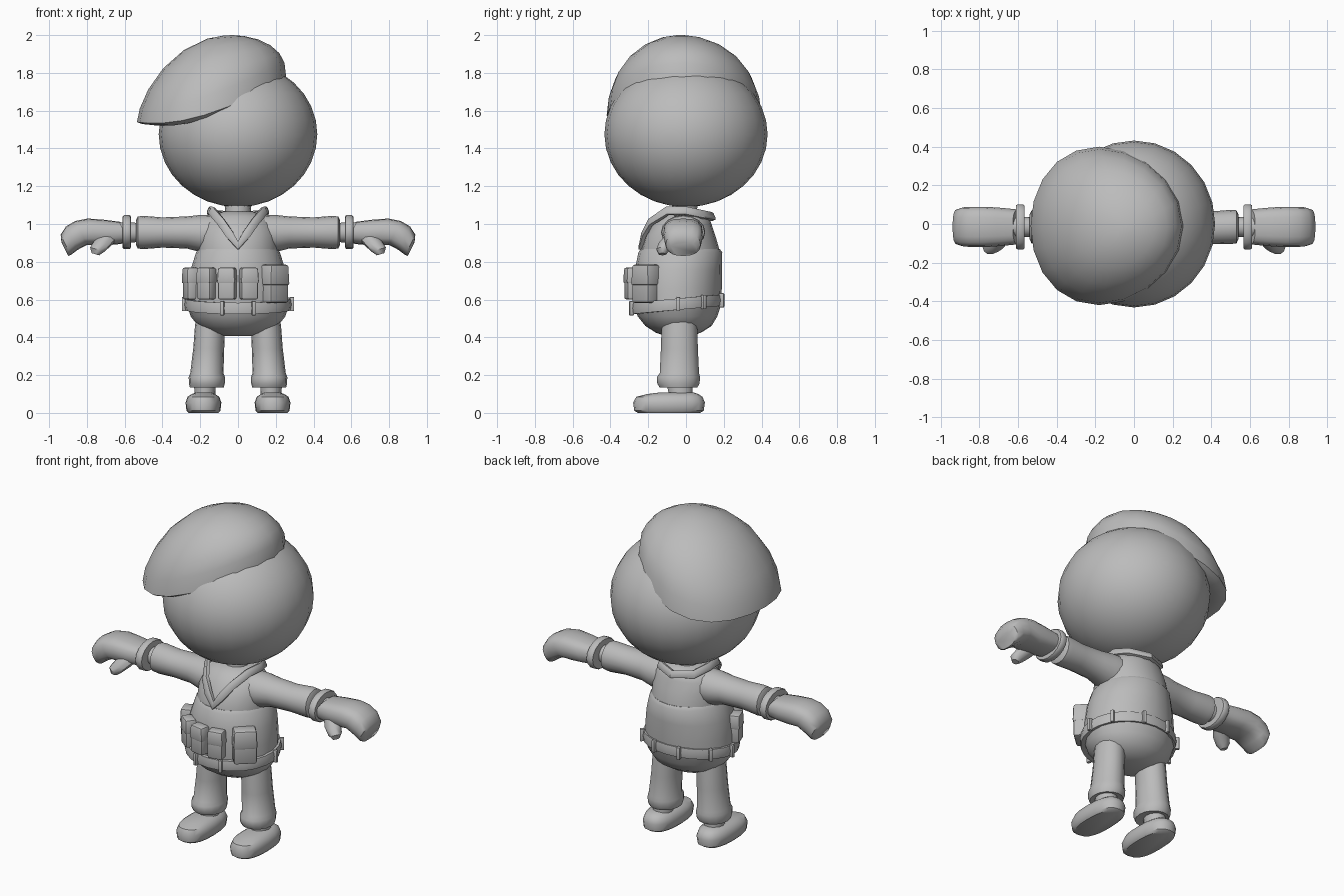
import bpy, bmesh, math
from mathutils import Vector, Matrix

grey = bpy.data.materials.new("plain grey")
grey.diffuse_color = (0.5, 0.5, 0.5, 1)


def finish(name, bm, angle=40):
    bmesh.ops.recalc_face_normals(bm, faces=bm.faces)
    me = bpy.data.meshes.new(name)
    bm.to_mesh(me)
    bm.free()
    ob = bpy.data.objects.new(name, me)
    bpy.context.collection.objects.link(ob)
    me.materials.append(grey)
    bpy.ops.object.select_all(action='DESELECT')
    ob.select_set(True)
    bpy.context.view_layer.objects.active = ob
    bpy.ops.object.shade_smooth_by_angle(angle=math.radians(angle))
    return ob


def skin(name, rings, closed=False, angle=40):
    """Bridge equal-length rings of points, capping both ends unless closed."""
    bm = bmesh.new()
    vs = [[bm.verts.new(p) for p in r] for r in rings]
    n, m = len(vs[0]), len(vs)
    for k in range(m if closed else m - 1):
        a, b = vs[k], vs[(k + 1) % m]
        for i in range(n):
            bm.faces.new((a[i], a[(i + 1) % n], b[(i + 1) % n], b[i]))
    if not closed:
        bm.faces.new(vs[0])
        bm.faces.new(vs[-1])
    return finish(name, bm, angle)


def oval(make, power=1.0, n=20):
    """Superellipse ring; make(c, s) places each unit point."""
    sp = lambda v: math.copysign(abs(v) ** power, v)
    return [make(sp(math.cos(t)), sp(math.sin(t)))
            for t in (2 * math.pi * i / n for i in range(n))]


def upright(name, rows, cx=0, power=1.0, n=20, angle=40):
    """rows: z, centre y, radius x, radius y (optional x shift)"""
    return skin(name, [oval(lambda c, s, r=r: (cx + (r[4] if len(r) > 4 else 0) + r[2] * c,
                                               r[1] + r[3] * s, r[0]), power, n)
                       for r in rows], angle=angle)


def sideways(name, side, rows, power=1.0, n=16, lean=0):
    """rows: x, centre y, centre z, radius y, radius z"""
    return skin(name, [oval(lambda c, s, r=r: (side * (r[0] + lean * s * r[4]),
                                               r[1] + r[3] * c, r[2] + r[4] * s), power, n)
                       for r in rows])


# head
bm = bmesh.new()
bmesh.ops.create_uvsphere(bm, u_segments=24, v_segments=16, radius=1,
                          matrix=Matrix.Translation((0, 0, 1.475)) @ Matrix.Diagonal((0.42, 0.432, 0.385, 1)))
finish("head", bm)

# beret: a tilted, drooping dome over a curved rim
TOP = Vector((-0.04, -0.03, 2.0))


def beret_ring(s, under=None):
    pts = []
    for i in range(20):
        t = 2 * math.pi * i / 20
        c, q = math.cos(t), math.sin(t)
        rim = Vector((-0.14 + 0.395 * c - 0.04 * q * q, -0.01 + 0.41 * q, 0))
        rim.z = 1.55 + 0.30 * (rim.x + 0.5) - 0.07 * q * q
        f = under if under is not None else (1 - s * s) ** (0.52 - 0.14 * c)
        p = TOP.lerp(rim, s)
        p.z = rim.z + (TOP.z - rim.z) * f
        pts.append(p)
    return pts


skin("beret", [beret_ring(0.72, 0.02), beret_ring(0.86, -0.03), beret_ring(0.95, -0.02)]
     + [beret_ring(s) for s in (1, 0.97, 0.88, 0.72, 0.5, 0.25, 0.06)])

# neck and upper body
upright("neck", [(1.0, -0.01, 0.075, 0.075), (1.07, -0.01, 0.068, 0.068), (1.14, 0, 0.075, 0.075)], n=14)
upright("chest", [(0.82, -0.03, 0.215, 0.21), (0.87, -0.03, 0.212, 0.205), (0.94, -0.03, 0.208, 0.185),
                  (1.0, -0.02, 0.19, 0.155), (1.04, -0.01, 0.155, 0.13), (1.065, 0, 0.08, 0.09)])
upright("waist", [(0.56, -0.045, 0.265, 0.225), (0.66, -0.045, 0.262, 0.235), (0.76, -0.04, 0.25, 0.23),
                  (0.85, -0.03, 0.222, 0.222), (0.868, -0.03, 0.208, 0.208)])
upright("hips", [(0.408, -0.04, 0.08, 0.07), (0.425, -0.04, 0.15, 0.12), (0.46, -0.04, 0.21, 0.175),
                 (0.51, -0.045, 0.25, 0.21), (0.57, -0.045, 0.27, 0.23)])

# folded collar running from the chest point round the nape
half = [(0, -0.238, 0.885), (0.045, -0.225, 0.945), (0.09, -0.19, 1.01), (0.14, -0.10, 1.07),
        (0.15, 0.0, 1.07), (0.115, 0.09, 1.05), (0, 0.14, 1.04)]
loop = [Vector(p) for p in half] + [Vector((-x, y, z)) for x, y, z in half[-2:0:-1]]
rings = []
for i, p in enumerate(loop):
    along = (loop[(i + 1) % len(loop)] - loop[i - 1]).normalized()
    out = Vector((p.x, p.y - 0.0, 0.06)).normalized()
    across = along.cross(out).normalized()
    rings.append([p + across * a * 0.022 + out * b * 0.012
                  for a, b in ((1, -1), (1, 0.6), (0.5, 1), (-0.5, 1), (-1, 0.6), (-1, -1))])
skin("collar", rings, closed=True)

# belt, rising toward the back
def belt_ring(k, z):
    return oval(lambda c, s: (0.278 * k * c, -0.05 + 0.243 * k * s, z + 0.022 * s), n=24)


skin("belt", [belt_ring(0.9, 0.545), belt_ring(1, 0.545), belt_ring(1.02, 0.575),
              belt_ring(1, 0.605), belt_ring(0.9, 0.605)])


def block(name, loc, size, turn=0, bevel=0.012, taper=1.0):
    """Rounded box turned about z, optionally narrowed at the top."""
    bm = bmesh.new()
    bmesh.ops.create_cube(bm, size=1)
    for v in bm.verts:
        if v.co.z > 0:
            v.co.x *= taper
            v.co.y *= taper
    bmesh.ops.transform(bm, verts=bm.verts, matrix=Matrix.Translation(loc)
                        @ Matrix.Rotation(turn, 4, 'Z') @ Matrix.Diagonal((*size, 1)))
    bmesh.ops.bevel(bm, geom=bm.edges[:], offset=bevel, segments=2, affect='EDGES', profile=0.5)
    return finish(name, bm)


# belt loops and pouches placed by angle round the waist (0 = front)
def around(deg, kx=0.285, ky=0.25):
    a = math.radians(deg)
    return kx * math.sin(a), -0.05 - ky * math.cos(a), math.atan2(math.sin(a) / kx, math.cos(a) / ky)


for deg in (-92, -17, 17, 92, 125, 163, 197, 235):
    x, y, turn = around(deg)
    block("belt_loop", (x, y, 0.575 - 0.022 * math.cos(math.radians(deg))),
          (0.02, 0.025, 0.075), turn, 0.004)

for deg, w in ((-72, 0.09), (-39, 0.09), (-12.5, 0.092), (12.5, 0.092)):
    x, y, turn = around(deg, 0.265, 0.245)
    block("pouch", (x, y, 0.675), (w, 0.062, 0.15), turn)
    block("pouch_flap", (x, y, 0.727), (w + 0.008, 0.072, 0.085), turn, taper=0.9)

# large side pouch
x, y, turn = around(46, 0.27, 0.235)
block("large_pouch", (x, y, 0.675), (0.13, 0.085, 0.185), turn)
block("large_pouch_flap", (x, y, 0.73), (0.138, 0.095, 0.11), turn, taper=0.92)

for side, tag in ((1, "left"), (-1, "right")):
    # trouser leg with a turned hem, ankle and rounded shoe
    upright(tag + "_trouser_leg",
            [(0.14, -0.04, 0.07, 0.07), (0.135, -0.04, 0.09, 0.1), (0.155, -0.04, 0.095, 0.112),
             (0.19, -0.04, 0.096, 0.114), (0.21, -0.035, 0.088, 0.104), (0.34, -0.035, 0.082, 0.098, -0.01 * side),
             (0.46, -0.035, 0.08, 0.094, -0.017 * side), (0.52, -0.035, 0.078, 0.09, -0.025 * side)],
            cx=0.165 * side, n=16)
    upright(tag + "_ankle", [(0.07, -0.03, 0.06, 0.07), (0.11, -0.03, 0.055, 0.065), (0.17, -0.035, 0.06, 0.072)],
            cx=0.175 * side, n=14)
    upright(tag + "_shoe",
            [(0, -0.09, 0.078, 0.165), (0.012, -0.09, 0.09, 0.184), (0.055, -0.09, 0.095, 0.19),
             (0.085, -0.088, 0.084, 0.175), (0.1, -0.07, 0.062, 0.135), (0.108, -0.05, 0.04, 0.09)],
            cx=0.183 * side, power=0.8, n=20)
    # sleeve, wrist and cuff ring
    sideways(tag + "_sleeve", side,
             [(0.1, -0.02, 0.945, 0.11, 0.105), (0.2, -0.02, 0.95, 0.105, 0.098), (0.27, -0.02, 0.955, 0.09, 0.085),
              (0.4, -0.02, 0.955, 0.085, 0.08), (0.5, -0.015, 0.955, 0.088, 0.088),
              (0.53, -0.015, 0.955, 0.086, 0.085), (0.54, -0.015, 0.955, 0.065, 0.065)])
    sideways(tag + "_wrist", side, [(0.5, -0.015, 0.955, 0.05, 0.05), (0.64, -0.015, 0.955, 0.055, 0.055)])
    sideways(tag + "_cuff", side,
             [(0.567, -0.015, 0.957, 0.09, 0.07), (0.568, -0.015, 0.957, 0.112, 0.085),
              (0.575, -0.015, 0.957, 0.117, 0.09), (0.602, -0.015, 0.957, 0.117, 0.09),
              (0.61, -0.015, 0.957, 0.112, 0.085), (0.611, -0.015, 0.957, 0.09, 0.07)])
    # mitten hand drooping at the fingertips, and thumb
    sideways(tag + "_hand", side,
             [(0.60, -0.015, 0.957, 0.09, 0.055), (0.68, -0.015, 0.957, 0.098, 0.066),
              (0.76, -0.015, 0.958, 0.104, 0.071), (0.83, -0.015, 0.953, 0.104, 0.063),
              (0.88, -0.015, 0.925, 0.102, 0.062), (0.912, -0.015, 0.89, 0.092, 0.054),
              (0.917, -0.015, 0.866, 0.07, 0.035)], power=0.75, lean=0.5)
    skin(tag + "_thumb",
         [oval(lambda c, s, r=r: (side * (r[0] + r[3] * c), r[1] + r[3] * s, r[2] + 0.3 * r[3] * c), n=10)
          for r in ((0.68, -0.06, 0.94, 0.045), (0.715, -0.10, 0.9, 0.045),
                    (0.745, -0.12, 0.865, 0.038), (0.755, -0.125, 0.84, 0.02))])
